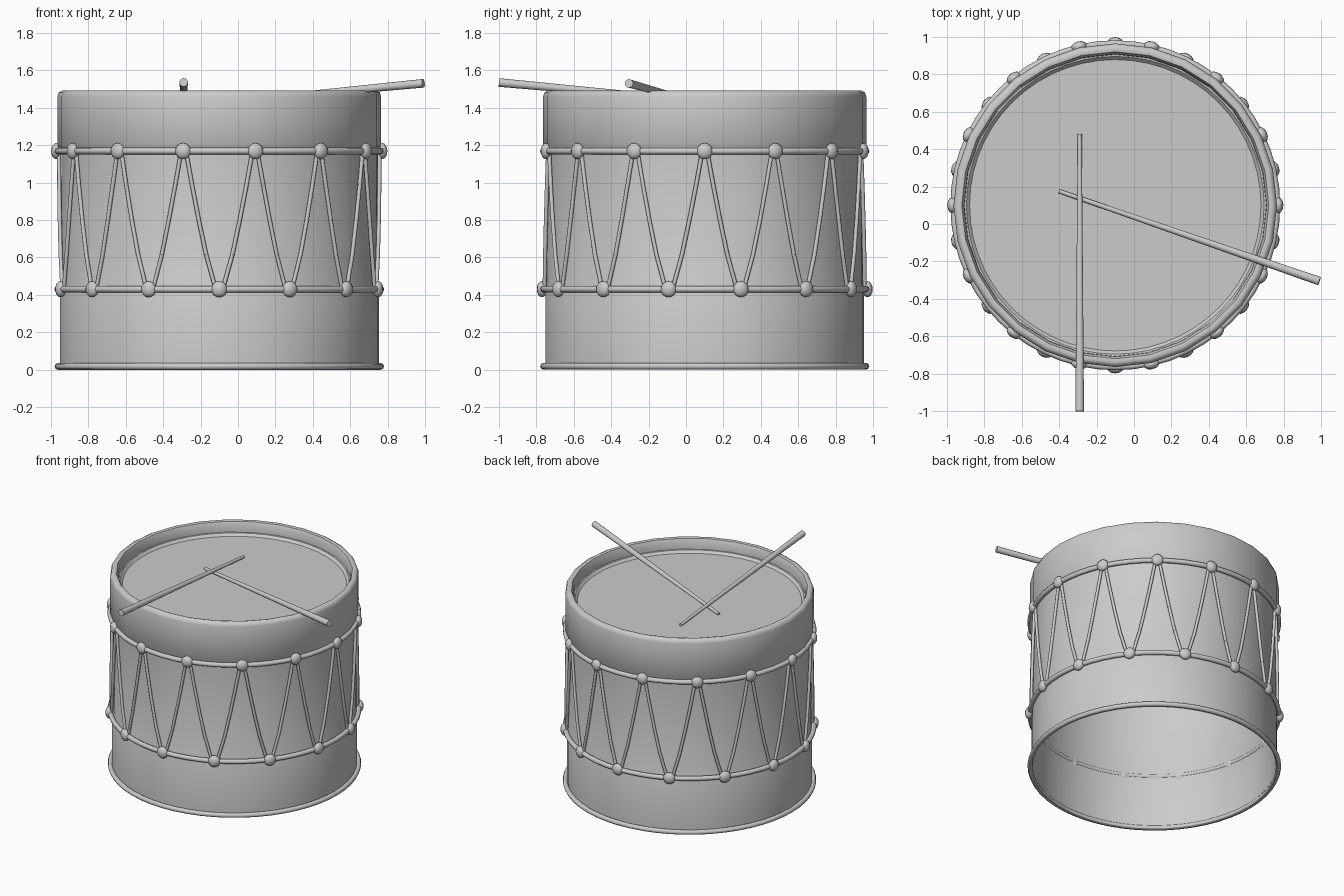
import bpy, bmesh, math
from mathutils import Vector, Matrix

if "Cube" in bpy.data.objects:
    bpy.data.objects.remove(bpy.data.objects["Cube"])

CX, CY = -0.10, 0.10       # drum axis
N = 14                     # knobs per hoop
STEP = 2 * math.pi / N
Z_UP, Z_LOW = 1.168, 0.43  # hoop heights


def polar(angle, r, z):
    """Point on the drum, angle measured from the front."""
    return Vector((CX + r * math.sin(angle), CY - r * math.cos(angle), z))


def finish(bm, name, angle=50):
    bmesh.ops.remove_doubles(bm, verts=bm.verts, dist=1e-5)
    me = bpy.data.meshes.new(name)
    bm.to_mesh(me)
    bm.free()
    ob = bpy.data.objects.new(name, me)
    bpy.context.collection.objects.link(ob)
    bpy.ops.object.select_all(action='DESELECT')
    ob.select_set(True)
    bpy.context.view_layer.objects.active = ob
    bpy.ops.object.shade_smooth_by_angle(angle=math.radians(angle))
    return ob


def lathe(name, profile, segs, closed=False, angle=50):
    """Spin an (r, z) profile round the drum axis."""
    bm = bmesh.new()
    vs = [bm.verts.new((CX, CY - r, z)) for r, z in profile]
    pairs = list(zip(vs, vs[1:])) + ([(vs[-1], vs[0])] if closed else [])
    edges = [bm.edges.new(p) for p in pairs]
    bmesh.ops.spin(bm, geom=vs + edges, cent=(CX, CY, 0), axis=(0, 0, 1),
                   angle=2 * math.pi, steps=segs, use_merge=True)
    bmesh.ops.remove_doubles(bm, verts=bm.verts, dist=1e-5)
    bmesh.ops.recalc_face_normals(bm, faces=bm.faces)
    return finish(bm, name, angle)


def hoop(name, r, z, tube, segs=56):
    ring = [(r + tube * math.cos(k * math.pi / 4), z + tube * math.sin(k * math.pi / 4))
            for k in range(8)]
    return lathe(name, ring, segs, closed=True)


def add_rod(bm, a, b, r1, r2, segs):
    d = b - a
    m = Matrix.Translation((a + b) / 2) @ d.to_track_quat('Z', 'Y').to_matrix().to_4x4()
    bmesh.ops.create_cone(bm, cap_ends=True, segments=segs, radius1=r1, radius2=r2,
                          depth=d.length, matrix=m)


# Open-bottomed shell with a slightly proud lower band
lathe("shell", [(0.852, 0.0), (0.852, 0.43), (0.844, 0.45), (0.844, 1.18)], 56)

# Skin band folded over the rim, and the recessed head
lathe("rim_band", [(0.844, 1.16), (0.864, 1.19), (0.864, 1.46), (0.857, 1.481), (0.84, 1.491),
                   (0.82, 1.486), (0.808, 1.46), (0.806, 1.41)], 28)
lathe("head", [(0.806, 1.41), (0.795, 1.408), (0.778, 1.39), (0, 1.39)], 56, angle=25)

# Hoops
hoop("upper_hoop", 0.863, Z_UP, 0.018)
hoop("lower_hoop", 0.863, Z_LOW, 0.018)
hoop("bottom_lip", 0.862, 0.018, 0.018)

# Flattened knobs, alternating between the two hoops
bm = bmesh.new()
for i in range(N):
    for ang, z in (((i + 0.5) * STEP, Z_UP), (i * STEP, Z_LOW)):
        m = (Matrix.Translation(polar(ang, 0.87, z)) @ Matrix.Rotation(ang, 4, 'Z')
             @ Matrix.Diagonal((1, 0.65, 1, 1)))
        bmesh.ops.create_uvsphere(bm, u_segments=12, v_segments=8, radius=0.043, matrix=m)
finish(bm, "knobs")

# Zigzag cords, bowed a little towards the upper knobs
bm = bmesh.new()
for i in range(N):
    for side in (-1, 1):
        low = i * STEP + side * 0.022
        up = (i + side * 0.5) * STEP - side * 0.015
        pts = [polar(low + (up - low) * t ** 0.82, 0.856, Z_LOW + (Z_UP - Z_LOW) * t)
               for t in (0, 0.25, 0.5, 0.75, 1)]
        for a, b in zip(pts, pts[1:]):
            add_rod(bm, a, b, 0.011, 0.011, 8)
finish(bm, "cords")

# Two tapered drumsticks resting on rim and head
for name, butt, tip in (
        ("right_stick", (0.99, -0.305, 1.53), (-0.40, 0.175, 1.397)),
        ("left_stick", (-0.29, -1.0, 1.535), (-0.29, 0.48, 1.40))):
    bm = bmesh.new()
    add_rod(bm, Vector(butt), Vector(tip), 0.023, 0.011, 12)
    finish(bm, name)
